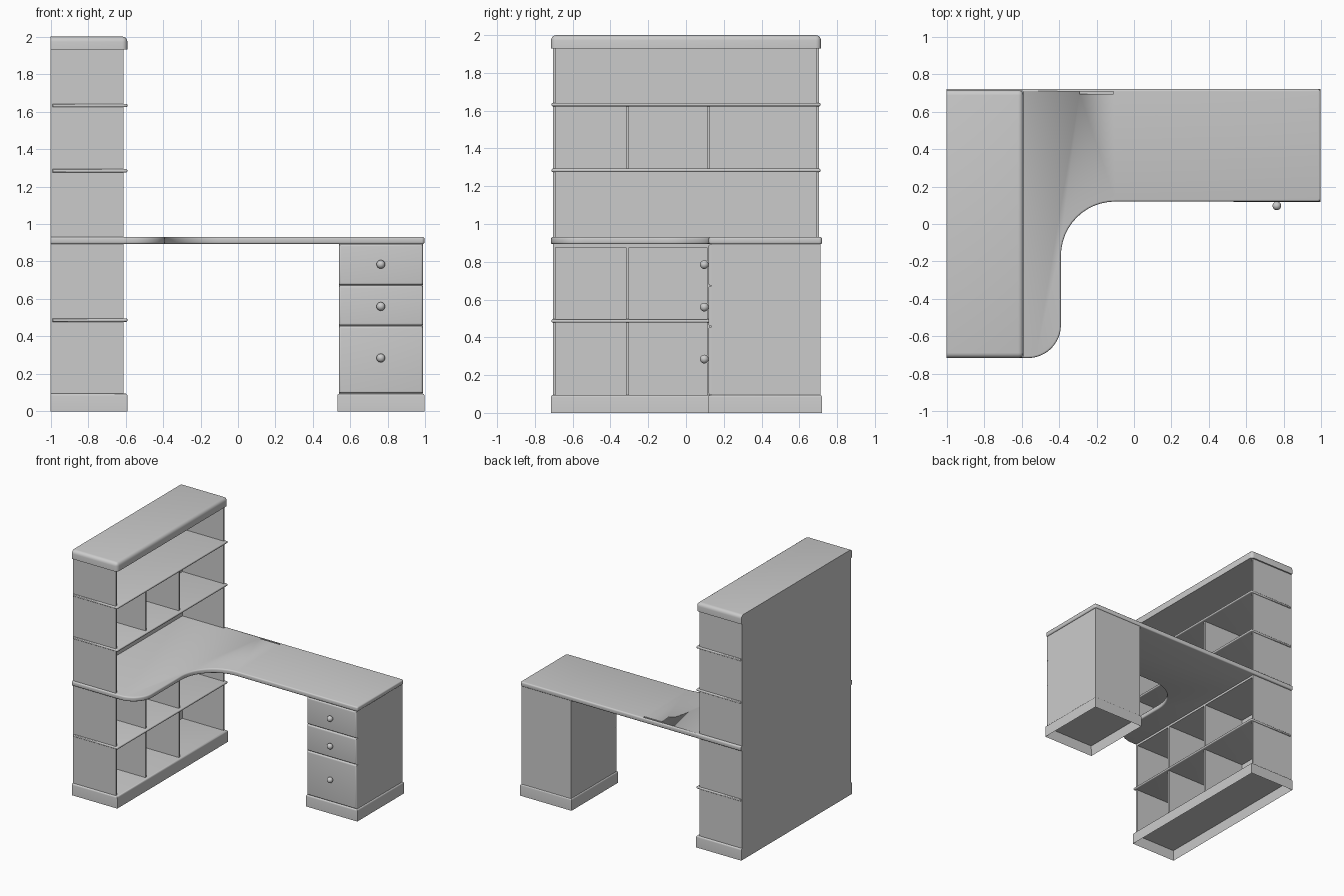
import bpy, bmesh
from math import sin, cos, pi, radians
from mathutils import Vector

if "Cube" in bpy.data.objects:
    bpy.data.objects.remove(bpy.data.objects["Cube"])

grey = bpy.data.materials.new("light grey")
grey.use_nodes = True
grey.diffuse_color = (0.6, 0.6, 0.6, 1)
grey.node_tree.nodes["Principled BSDF"].inputs["Base Color"].default_value = (0.6, 0.6, 0.6, 1)

BACK = -1.0     # wall side of the bookcase


def finish(name, bm):
    bmesh.ops.recalc_face_normals(bm, faces=bm.faces)
    mesh = bpy.data.meshes.new(name)
    bm.to_mesh(mesh)
    bm.free()
    mesh.materials.append(grey)
    ob = bpy.data.objects.new(name, mesh)
    bpy.context.collection.objects.link(ob)
    bpy.ops.object.select_all(action='DESELECT')
    ob.select_set(True)
    bpy.context.view_layer.objects.active = ob
    bpy.ops.object.shade_smooth_by_angle(angle=radians(35))
    return ob


def box(name, x, y, z, bevel=0, rule=lambda mid: True, hollow=False):
    """Box between two limits per axis; edges whose midpoint passes the rule are rounded."""
    bm = bmesh.new()
    bmesh.ops.create_cube(bm, size=1)
    for v in bm.verts:
        v.co = Vector([a + (b - a) * (c + 0.5) for (a, b), c in zip((x, y, z), v.co)])
    if hollow:      # open underside with a thin rim
        floor = min(bm.faces, key=lambda f: f.calc_center_median().z)
        bmesh.ops.inset_individual(bm, faces=[floor], thickness=0.015)
        bmesh.ops.translate(bm, verts=floor.verts, vec=(0, 0, (z[1] - z[0]) * 0.85))
    if bevel:
        edges = [e for e in bm.edges if rule((e.verts[0].co + e.verts[1].co) / 2)
                 and e.calc_face_angle(0) > 0.1]
        bmesh.ops.bevel(bm, geom=edges, offset=bevel, segments=4, profile=0.5, affect='EDGES')
    return finish(name, bm)


def arc(cx, cy, r, start, end, steps=12):
    return [(cx + r * cos(radians(start + (end - start) * i / steps)),
             cy + r * sin(radians(start + (end - start) * i / steps))) for i in range(steps + 1)]


# Bookcase: plinth, cap, back and sides
depth, span = (BACK, -0.59), (-0.715, 0.715)
box("bookcase_plinth", depth, span, (0, 0.095), 0.012,
    lambda m: m.z > 0.09 and m.x > BACK + 0.01, hollow=True)
box("bookcase_cap", depth, span, (1.93, 2.0), 0.028,
    lambda m: m.x > BACK + 0.01 and (m.z > 1.99 or (m.x > -0.6 and 1.94 < m.z)))
box("bookcase_back", (BACK, -0.985), (-0.7, 0.7), (0.09, 1.94))
for side, name in ((-1, "right"), (1, "left")):
    box("bookcase_side_" + name, (BACK, -0.612), sorted((side * 0.703, side * 0.69)), (0.09, 1.94))
box("bookcase_lower_top", (-0.99, -0.615), (-0.695, 0.695), (0.875, 0.9))

# Shelves with rounded noses
for name, z in (("lower", 0.487), ("middle", 1.284), ("upper", 1.632)):
    box(name + "_shelf", (-0.99, -0.59), (-0.712, 0.712), (z - 0.009, z + 0.009), 0.0075,
        lambda m: m.x > -0.6 or abs(m.y) > 0.7)

# Dividers
for name, y in (("front", -0.31), ("rear", 0.12)):
    box("lower_divider_" + name, (-0.99, -0.613), (y - 0.008, y + 0.008), (0.09, 0.88))
    box("upper_divider_" + name, (-0.99, -0.613), (y - 0.008, y + 0.008), (1.284, 1.632))

# Corner desktop: outline with one convex and one concave curve
outline = [(BACK, 0.72), (BACK, -0.715)]
outline += arc(-0.565, -0.54, 0.175, -90, 0)
outline += arc(-0.10, -0.17, 0.29, 180, 90)
outline += arc(0.98, 0.135, 0.015, -90, 0, 4) + arc(0.98, 0.705, 0.015, 0, 90, 4)
bm = bmesh.new()
face = bm.faces.new([bm.verts.new((x, y, 0.893)) for x, y in outline])
raised = bmesh.ops.extrude_face_region(bm, geom=[face])["geom"]
bmesh.ops.translate(bm, vec=(0, 0, 0.038), verts=[v for v in raised if isinstance(v, bmesh.types.BMVert)])
rim = [e for e in bm.edges if abs(e.verts[0].co.z - e.verts[1].co.z) < 0.001
       and max(v.co.x for v in e.verts) > BACK + 0.01]
bmesh.ops.bevel(bm, geom=rim, offset=0.01, segments=3, profile=0.5, affect='EDGES')
desk = finish("desktop", bm)

# Cable slot near the back of the desktop
cutter = box("slot_cutter", (-0.29, -0.11), (0.694, 0.708), (0.905, 1.0))
cutter.hide_render = True
cutter.hide_set(True)
cut = desk.modifiers.new("cable_slot", 'BOOLEAN')
cut.operation, cut.solver, cut.object = 'DIFFERENCE', 'EXACT', cutter
bpy.context.view_layer.objects.active = desk
bpy.ops.object.modifier_apply(modifier=cut.name)
bpy.data.objects.remove(cutter)

# Drawer pedestal
box("pedestal_plinth", (0.53, 0.995), (0.118, 0.72), (0, 0.095), 0.012,
    lambda m: m.z > 0.09, hollow=True)
box("pedestal_body", (0.538, 0.985), (0.135, 0.713), (0.09, 0.896))
for name, low, high, knob in (("bottom", 0.097, 0.455, 0.285),
                              ("middle", 0.459, 0.671, 0.56),
                              ("top", 0.675, 0.892, 0.785)):
    box(name + "_drawer_front", (0.538, 0.987), (0.118, 0.14), (low, high), 0.012,
        lambda m: m.y < 0.12)
    bm = bmesh.new()
    bmesh.ops.create_uvsphere(bm, u_segments=20, v_segments=12, radius=0.023)
    bmesh.ops.translate(bm, verts=bm.verts, vec=(0.762, 0.097, knob))
    finish(name + "_drawer_knob", bm)
